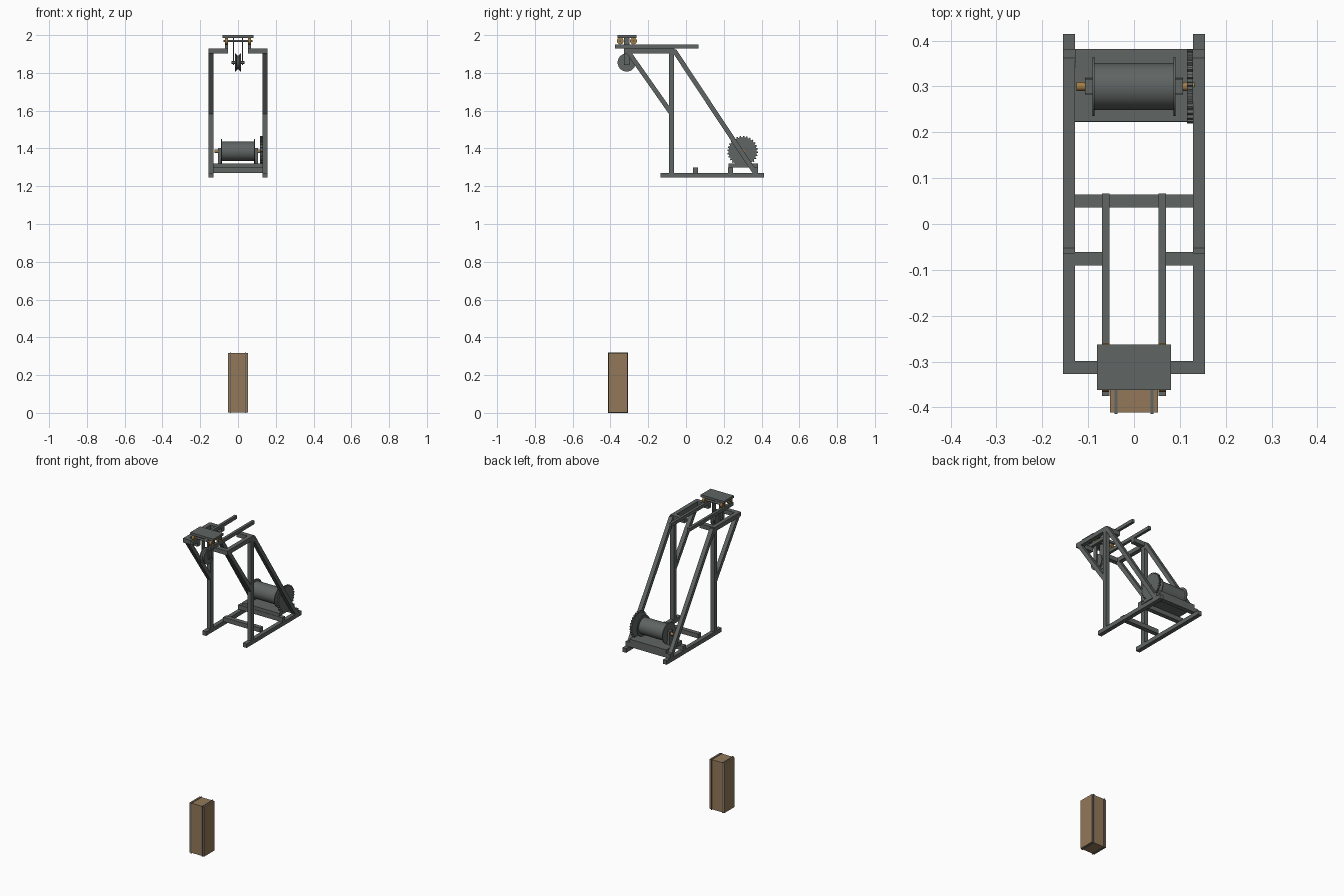
import bpy, bmesh, math
from mathutils import Matrix

if "Cube" in bpy.data.objects:
    bpy.data.objects.remove(bpy.data.objects["Cube"])


def material(name, rgb):
    m = bpy.data.materials.new(name)
    m.diffuse_color = (*rgb, 1)
    m.use_nodes = True
    m.node_tree.nodes["Principled BSDF"].inputs["Base Color"].default_value = m.diffuse_color
    return m


STEEL = material("painted_steel", (0.115, 0.13, 0.125))
BRASS = material("brass", (0.36, 0.20, 0.06))
WOOD = material("crate_wood", (0.29, 0.19, 0.10))


def finish(name, bm, mat, smooth=False):
    bmesh.ops.recalc_face_normals(bm, faces=bm.faces)
    me = bpy.data.meshes.new(name)
    bm.to_mesh(me)
    bm.free()
    ob = bpy.data.objects.new(name, me)
    bpy.context.collection.objects.link(ob)
    me.materials.append(mat)
    if smooth:
        bpy.ops.object.select_all(action='DESELECT')
        ob.select_set(True)
        bpy.context.view_layer.objects.active = ob
        bpy.ops.object.shade_smooth_by_angle(angle=math.radians(35))
    return ob


def box(name, x, y, z, mat=STEEL):
    bm = bmesh.new()
    size = [b - a for a, b in (x, y, z)]
    mid = [(a + b) / 2 for a, b in (x, y, z)]
    bmesh.ops.create_cube(bm, size=1, matrix=Matrix.Translation(mid) @ Matrix.Diagonal((*size, 1)))
    return finish(name, bm, mat)


def prism(name, x, pts, mat=STEEL):
    """Side profile of (y, z) points extruded along x."""
    bm = bmesh.new()
    f = bm.faces.new([bm.verts.new((x[0], y, z)) for y, z in pts])
    ext = bmesh.ops.extrude_face_region(bm, geom=[f])
    moved = [v for v in ext['geom'] if isinstance(v, bmesh.types.BMVert)]
    bmesh.ops.translate(bm, vec=(x[1] - x[0], 0, 0), verts=moved)
    return finish(name, bm, mat)


def lathe(name, y, z, profile, mat=STEEL, n=32):
    """Profile of (x, radius) turned about an x axis through (y, z)."""
    bm = bmesh.new()
    rings = [[bm.verts.new((x, y + r * math.cos(2 * math.pi * i / n), z + r * math.sin(2 * math.pi * i / n)))
              for i in range(n)] for x, r in profile]
    for a, b in zip(rings, rings[1:]):
        for i in range(n):
            bm.faces.new((a[i], a[(i + 1) % n], b[(i + 1) % n], b[i]))
    bm.faces.new(rings[0])
    bm.faces.new(rings[-1])
    return finish(name, bm, mat, True)


def span(side, a, b):
    return tuple(sorted((side * a, side * b)))


# Mirrored frame sides
for s, tag in ((-1, "left"), (1, "right")):
    x = span(s, 0.129, 0.155)
    box(f"base_rail_{tag}", x, (-0.135, 0.414), (1.245, 1.271))
    box(f"post_{tag}", x, (-0.09, -0.063), (1.271, 1.93))
    box(f"top_arm_{tag}", x, (-0.327, -0.063), (1.903, 1.93))
    prism(f"rear_stay_{tag}", x, [(-0.082, 1.925), (-0.052, 1.925), (0.381, 1.271), (0.351, 1.271)])
    prism(f"front_brace_{tag}", x, [(-0.315, 1.903), (-0.285, 1.903), (-0.085, 1.618), (-0.085, 1.575)])
    # Stubs carrying the trolley track
    xs = span(s, 0.053, 0.129)
    box(f"front_stub_{tag}", xs, (-0.327, -0.299), (1.903, 1.93))
    box(f"rear_stub_{tag}", xs, (-0.09, -0.061), (1.903, 1.93))
    box(f"track_{tag}", span(s, 0.053, 0.070), (-0.375, 0.067), (1.93, 1.951))
    # Drum bearings
    prism(f"drum_bearing_{tag}", span(s, 0.091, 0.107),
          [(0.282, 1.32), (0.318, 1.32), (0.316, 1.403), (0.284, 1.403)])
    # Pulley fork and trolley wheels
    box(f"pulley_fork_{tag}", span(s, 0.020, 0.027), (-0.327, -0.300), (1.842, 1.985))
    for y, end in ((-0.348, "front"), (-0.278, "rear")):
        c = s * 0.0615
        lathe(f"trolley_wheel_{end}_{tag}", y, 1.969, [(c - 0.008, 0.018), (c + 0.008, 0.018)], BRASS, 24)

# Cross members and winch plate
for name, y in (("middle", 0.05), ("winch_front", 0.236), ("winch_rear", 0.368)):
    box(f"{name}_crossbar", (-0.129, 0.129) if name == "middle" else (-0.155, 0.155),
        (y - 0.014, y + 0.014), (1.271, 1.299))
box("winch_plate", (-0.129, 0.129), (0.224, 0.382), (1.299, 1.32))

# Winch drum with flanges, and its shaft
DY, DZ = 0.30, 1.385
lathe("winch_drum", DY, DZ, [(-0.091, 0.064), (-0.086, 0.064), (-0.086, 0.051),
                             (0.086, 0.051), (0.086, 0.064), (0.091, 0.064)], n=48)
lathe("winch_shaft", DY, DZ, [(-0.125, 0.010), (0.132, 0.010)], BRASS, 24)

# Spur gear
teeth, gear = 28, []
for i in range(teeth):
    for f, r in ((0.0, 0.074), (0.42, 0.074), (0.52, 0.081), (0.9, 0.081)):
        a = 2 * math.pi * (i + f) / teeth
        gear.append((DY + r * math.cos(a), DZ + r * math.sin(a)))
prism("winch_gear", (0.116, 0.129), gear)

# Trolley deck and axles
box("trolley_deck", (-0.081, 0.081), (-0.362, -0.263), (1.985, 2.0))
for y, end in ((-0.348, "front"), (-0.278, "rear")):
    lathe(f"trolley_axle_{end}", y, 1.969, [(-0.077, 0.006), (0.077, 0.006)], n=16)

# Grooved pulley and pin
lathe("pulley", -0.314, 1.855, [(-0.016, 0.048), (-0.011, 0.048), (-0.004, 0.036),
                               (0.004, 0.036), (0.011, 0.048), (0.016, 0.048)], n=40)
lathe("pulley_pin", -0.314, 1.855, [(-0.034, 0.007), (0.034, 0.007)], n=16)

# Hanging crate with two steel straps
box("crate", (-0.052, 0.052), (-0.411, -0.311), (0.003, 0.317), WOOD)
for s, tag in ((-1, "left"), (1, "right")):
    x = span(s, 0.036, 0.042)
    for part, y, z in (("front", (-0.414, -0.411), (0, 0.32)), ("back", (-0.311, -0.308), (0, 0.32)),
                       ("top", (-0.411, -0.311), (0.317, 0.32)), ("bottom", (-0.411, -0.311), (0, 0.003))):
        box(f"crate_strap_{part}_{tag}", x, y, z)
